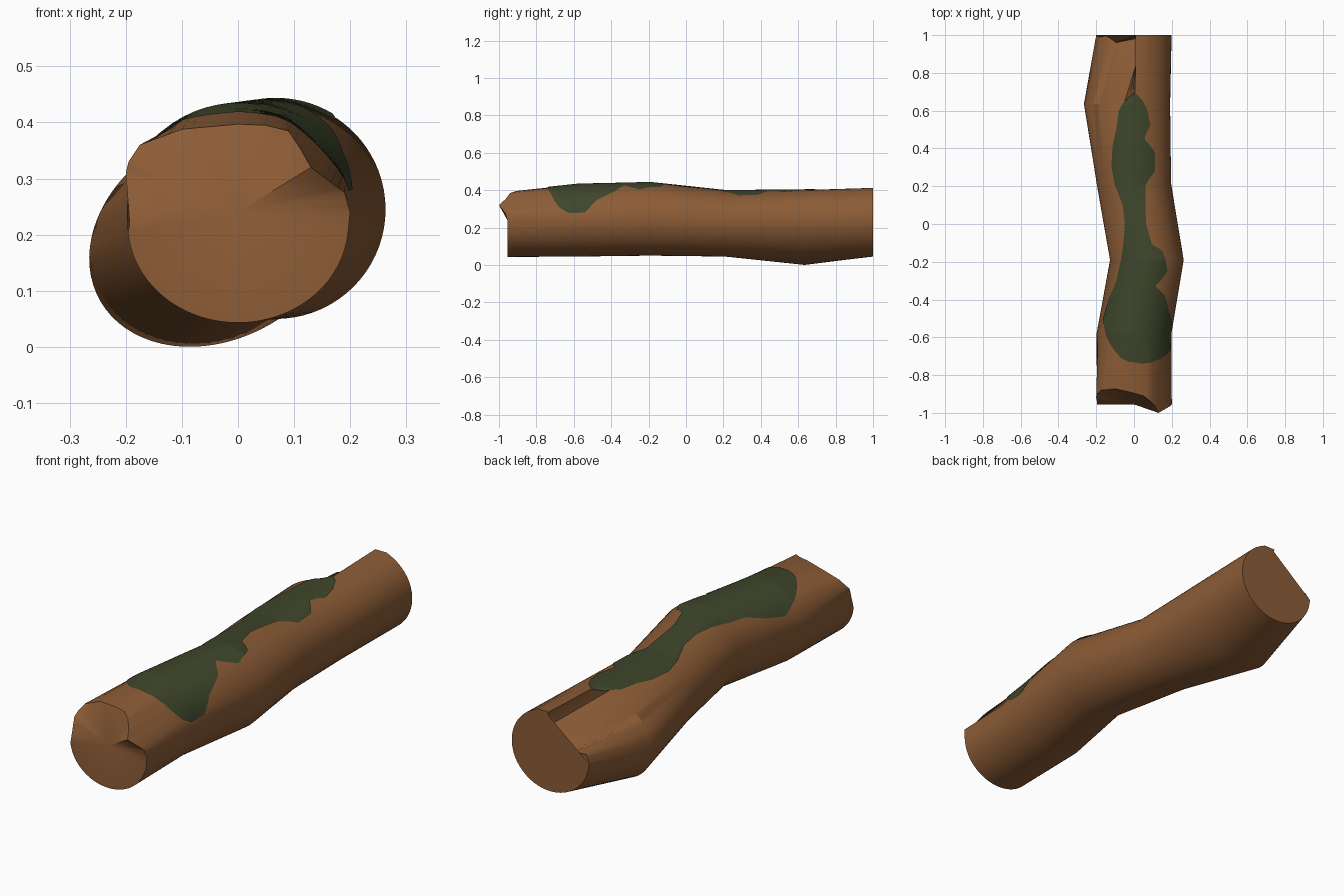
import bpy, bmesh, math
from mathutils import Vector

if "Cube" in bpy.data.objects:
    bpy.data.objects.remove(bpy.data.objects["Cube"])

STEP = 5  # degrees between vertices around the log

# Cross-sections: y, centre x, centre z, half width, half height, skew
SECTIONS = [
    (-0.90, 0.00, 0.220, 0.197, 0.177, 0.0),
    (-0.58, 0.00, 0.238, 0.198, 0.193, 0.0),
    (-0.19, 0.068, 0.245, 0.195, 0.195, 0.0),
    (0.21, 0.00, 0.221, 0.197, 0.176, 0.0),
    (0.635, -0.037, 0.2005, 0.227, 0.199, 0.023),
    (1.00, 0.00, 0.233, 0.199, 0.188, 0.0),
]

# Broken ends: angle from top, then x, z, y of the rim
FRONT_BREAK = [
    (-90, -0.193, 0.22, -0.955), (-75, -0.2, 0.31, -0.92), (-60, -0.195, 0.33, -0.90),
    (-45, -0.175, 0.36, -0.88), (-30, -0.10, 0.388, -0.872), (0, 0.0, 0.397, -0.895),
    (15, 0.05, 0.395, -0.91), (25, 0.09, 0.385, -0.94), (35, 0.112, 0.352, -0.965),
    (50, 0.13, 0.32, -1.0), (75, 0.19, 0.275, -0.965), (90, 0.2, 0.24, -0.955),
]
BACK_BREAK = [
    (-95, -0.2, 0.225, 1.0), (-75, -0.18, 0.26, 0.99), (-60, -0.13, 0.262, 1.0),
    (-45, -0.095, 0.25, 0.96), (-25, -0.05, 0.245, 1.0), (-10, 0.055, 0.31, 0.99),
    (5, 0.008, 0.412, 1.0), (20, 0.068, 0.412, 1.0),
]


def interp(table, v):
    """Piecewise linear lookup; the first column is the key."""
    for a, b in zip(table, table[1:]):
        if a[0] <= v <= b[0]:
            t = (v - a[0]) / (b[0] - a[0])
            return [p + (q - p) * t for p, q in zip(a[1:], b[1:])]
    return None


def ring_point(i, deg):
    y, cx, cz, a, c, b = SECTIONS[i]
    s, k = math.sin(math.radians(deg)), math.cos(math.radians(deg))
    broken = None
    if i == 0:
        y, broken = -0.955, interp(FRONT_BREAK, deg)
    elif i == len(SECTIONS) - 1:
        broken = interp(BACK_BREAK, deg)
    if broken:
        return Vector((broken[0], broken[2], broken[1]))
    return Vector((cx + a * s + b * k, y, cz + b * s + c * k))


def surface(y, deg):
    for i in range(len(SECTIONS) - 1):
        y0, y1 = SECTIONS[i][0], SECTIONS[i + 1][0]
        if y <= y1:
            return ring_point(i, deg).lerp(ring_point(i + 1, deg), (y - y0) / (y1 - y0))


def material(name, rgb):
    m = bpy.data.materials.new(name)
    m.diffuse_color = (*rgb, 1)
    m.use_nodes = True
    m.node_tree.nodes["Principled BSDF"].inputs["Base Color"].default_value = m.diffuse_color
    return m


def finish(bm, name, mat):
    me = bpy.data.meshes.new(name)
    bm.to_mesh(me)
    bm.free()
    ob = bpy.data.objects.new(name, me)
    bpy.context.collection.objects.link(ob)
    me.materials.append(mat)
    bpy.ops.object.select_all(action='DESELECT')
    ob.select_set(True)
    bpy.context.view_layer.objects.active = ob
    bpy.ops.object.shade_smooth_by_angle(angle=math.radians(32))
    return ob


brown = material("bark_brown", (0.262, 0.107, 0.037))
green = material("moss_green", (0.048, 0.061, 0.023))

# Log: lofted rings with splintered ends
bm = bmesh.new()
rings = [[bm.verts.new(ring_point(i, d)) for d in range(-180, 180, STEP)]
         for i in range(len(SECTIONS))]
for r0, r1 in zip(rings, rings[1:]):
    for j in range(len(r0)):
        k = (j + 1) % len(r0)
        bm.faces.new((r0[j], r0[k], r1[k], r1[j]))
# front cap as a fan, back cap as one notched face
hub = bm.verts.new((0, -0.955, 0.24))
for j in range(len(rings[0])):
    bm.faces.new((hub, rings[0][(j + 1) % len(rings[0])], rings[0][j]))
back_cap = bm.faces.new(rings[-1])
bmesh.ops.triangulate(bm, faces=[back_cap], ngon_method='EAR_CLIP')
bmesh.ops.recalc_face_normals(bm, faces=bm.faces)
finish(bm, "log", brown)

# Moss: thin sheet between two wavy edges (y, angle from top)
LEFT = [(-0.735, -8), (-0.72, -20), (-0.68, -30), (-0.6, -45), (-0.5, -62), (-0.4, -56),
        (-0.3, -45), (-0.2, -44), (-0.1, -33), (0, -25), (0.1, -23), (0.2, -30), (0.3, -34),
        (0.42, -29), (0.5, -22), (0.6, -17), (0.66, -8), (0.69, 1)]
RIGHT = [(-0.735, 12), (-0.72, 24), (-0.69, 40), (-0.66, 68), (-0.62, 78), (-0.54, 78),
         (-0.48, 58), (-0.38, 40), (-0.33, 20), (-0.29, 30), (-0.25, 37), (-0.2, 31),
         (-0.14, 27), (-0.11, 12), (0, 8), (0.1, 12), (0.2, 17), (0.24, 24), (0.28, 34),
         (0.38, 34), (0.42, 24), (0.45, 17), (0.48, 20), (0.52, 26), (0.6, 22),
         (0.66, 14), (0.69, 6)]
bm = bmesh.new()
ROWS, COLS = 140, 20
grid = []
for r in range(ROWS + 1):
    y = min(-0.735 + 1.425 * r / ROWS, 0.69)
    lo, hi = interp(LEFT, y)[0], interp(RIGHT, y)[0]
    row = []
    for c in range(COLS + 1):
        d = lo + (hi - lo) * c / COLS
        out = Vector((math.sin(math.radians(d)), 0, math.cos(math.radians(d))))
        row.append(bm.verts.new(surface(y, d) + out * 0.004))
    grid.append(row)
for a, b in zip(grid, grid[1:]):
    for c in range(COLS):
        bm.faces.new((a[c], a[c + 1], b[c + 1], b[c]))
finish(bm, "moss", green)
